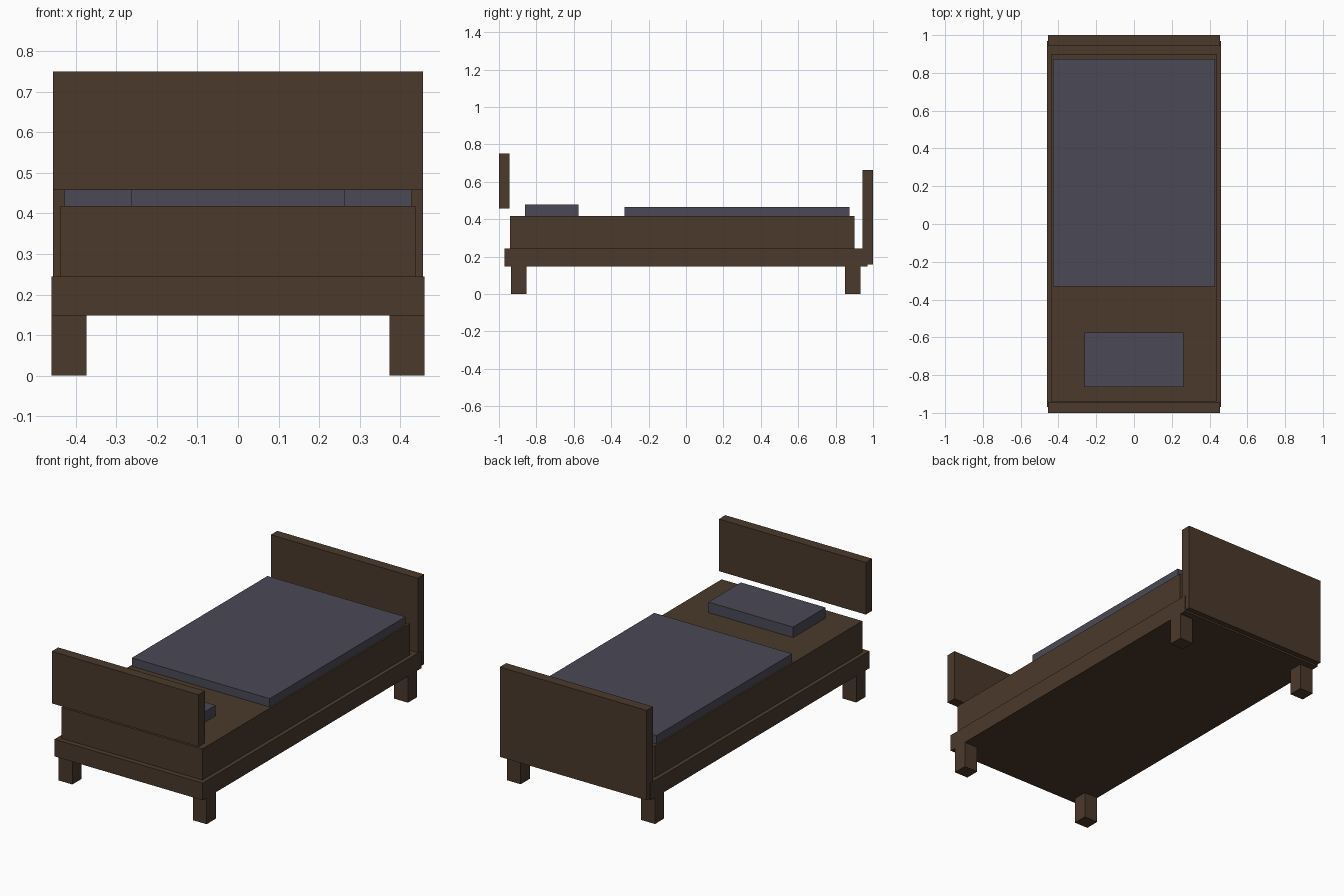
import bpy

cube = bpy.data.objects.get("Cube")
if cube:
    bpy.data.objects.remove(cube, do_unlink=True)


def make_material(name, rgb):
    mat = bpy.data.materials.new(name)
    mat.use_nodes = True
    mat.diffuse_color = (*rgb, 1)
    mat.node_tree.nodes["Principled BSDF"].inputs["Base Color"].default_value = (*rgb, 1)
    return mat


def box(name, mat, x, y, z):
    """Flat-shaded box spanning the given (min, max) ranges."""
    spans = (x, y, z)
    bpy.ops.mesh.primitive_cube_add(size=1, location=[(a + b) / 2 for a, b in spans])
    obj = bpy.context.object
    obj.name = obj.data.name = name
    obj.scale = [b - a for a, b in spans]
    bpy.ops.object.transform_apply(location=False, rotation=False, scale=True)
    obj.data.materials.append(mat)
    return obj


wood = make_material("dark brown wood", (0.069, 0.041, 0.024))
cloth = make_material("slate grey cloth", (0.069, 0.067, 0.093))

# Base frame and the solid body resting on it
box("bed_frame", wood, (-0.46, 0.46), (-0.97, 0.97), (0.148, 0.244))
box("bed_body", wood, (-0.437, 0.437), (-0.94, 0.90), (0.244, 0.418))

# End boards: the headboard is raised clear of the body
box("headboard", wood, (-0.456, 0.456), (-1.0, -0.943), (0.458, 0.75))
box("footboard", wood, (-0.456, 0.456), (0.943, 1.0), (0.158, 0.662))

# Bedding
box("blanket", cloth, (-0.428, 0.428), (-0.33, 0.873), (0.418, 0.465))
box("pillow", cloth, (-0.263, 0.263), (-0.862, -0.574), (0.418, 0.477))

# Four square legs
for end, y in (("front", (-0.935, -0.853)), ("back", (0.85, 0.932))):
    for side, x in (("right", (-0.46, -0.374)), ("left", (0.374, 0.46))):
        box(f"{end}_{side}_leg", wood, x, y, (0, 0.148))
